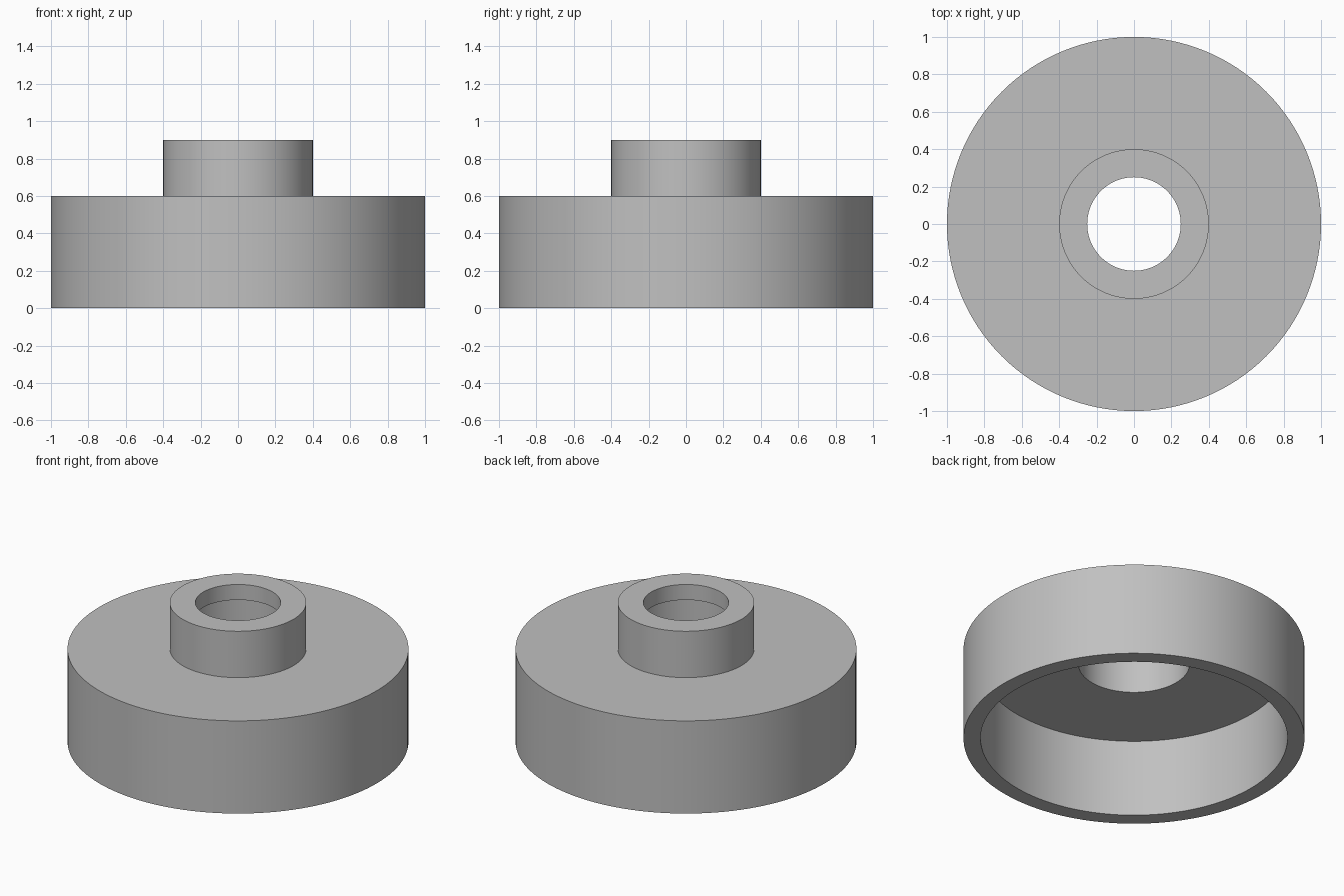
import bpy
import bmesh
from math import radians

cube = bpy.data.objects.get("Cube")
if cube:
    bpy.data.objects.remove(cube, do_unlink=True)

SEGMENTS = 128

# Plain grey finish
grey = bpy.data.materials.new("grey")
grey.use_nodes = True
colour = (0.53, 0.53, 0.53, 1)
grey.diffuse_color = colour
grey.node_tree.nodes["Principled BSDF"].inputs["Base Color"].default_value = colour


def lathe(name, profile):
    """Spin a closed (radius, height) profile around the z axis."""
    bm = bmesh.new()
    verts = [bm.verts.new((r, 0, z)) for r, z in profile]
    edges = [bm.edges.new((v, verts[i - 1])) for i, v in enumerate(verts)]
    bmesh.ops.spin(bm, geom=verts + edges, axis=(0, 0, 1), cent=(0, 0, 0),
                   angle=radians(360), steps=SEGMENTS, use_merge=True)
    bmesh.ops.remove_doubles(bm, verts=bm.verts[:], dist=0.0001)
    bmesh.ops.recalc_face_normals(bm, faces=bm.faces[:])
    mesh = bpy.data.meshes.new(name)
    bm.to_mesh(mesh)
    bm.free()
    mesh.materials.append(grey)
    obj = bpy.data.objects.new(name, mesh)
    bpy.context.collection.objects.link(obj)
    bpy.ops.object.select_all(action="DESELECT")
    obj.select_set(True)
    bpy.context.view_layer.objects.active = obj
    bpy.ops.object.shade_smooth_by_angle(angle=radians(30))
    return obj


# Hollow cap, open below, with a stepped bore through its raised hub
lathe("hollow_cap_with_hub", [
    (1.0, 0.0), (1.0, 0.6),        # outer wall
    (0.4, 0.6), (0.4, 0.9),        # shoulder and hub
    (0.25, 0.9), (0.25, 0.8),      # lip around the hole
    (0.325, 0.8), (0.325, 0.5),    # wider bore below the lip
    (0.9, 0.5), (0.9, 0.0),        # underside and inner wall
])
